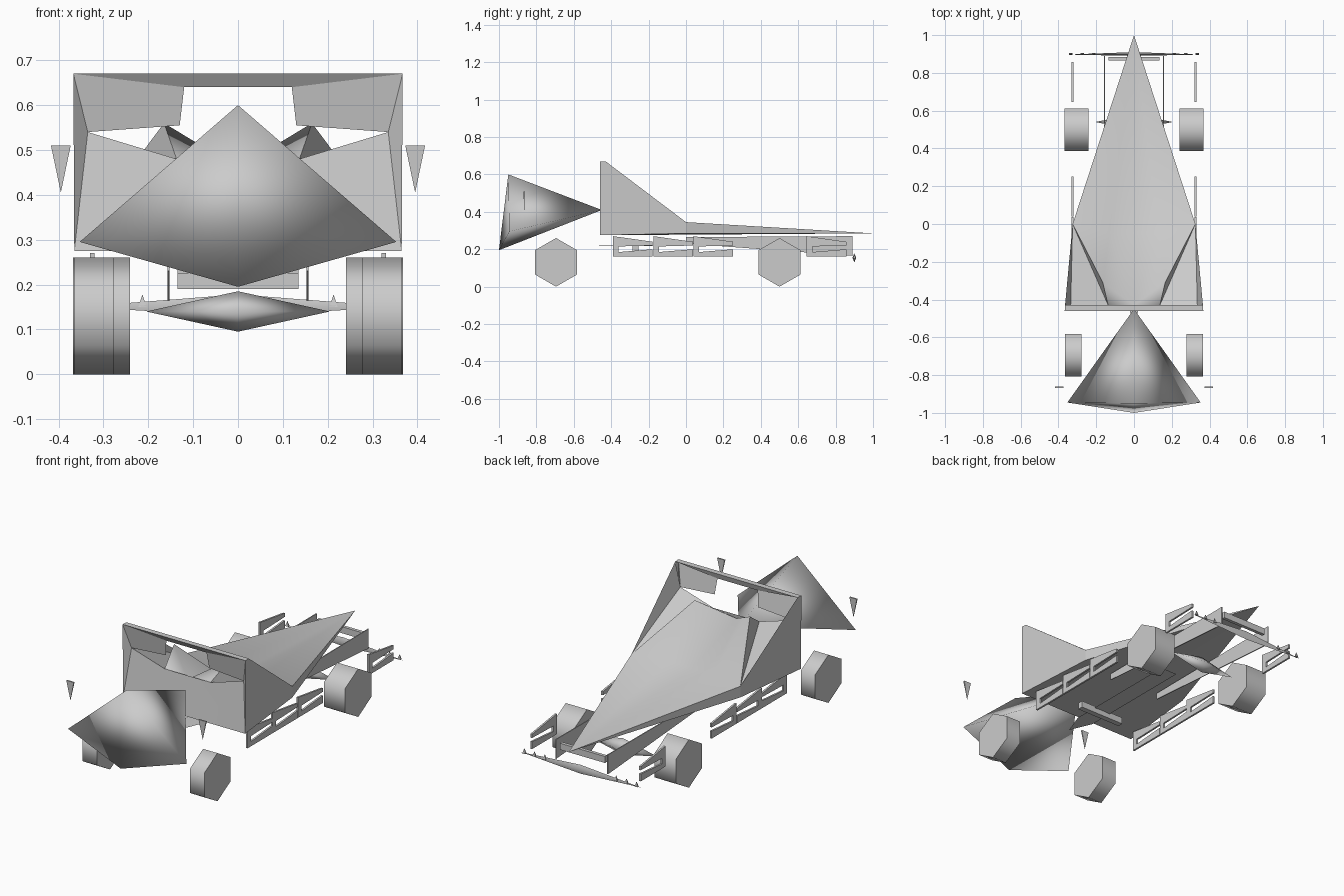
import bpy
import bmesh
from math import radians, pi
from mathutils import Matrix, Vector

cube = bpy.data.objects.get("Cube")
if cube:
    bpy.data.objects.remove(cube, do_unlink=True)

grey = bpy.data.materials.new("plain grey")
grey.use_nodes = True
colour = (0.6, 0.6, 0.6, 1)
grey.diffuse_color = colour
grey.node_tree.nodes["Principled BSDF"].inputs["Base Color"].default_value = colour


def finish(name, bm, angle):
    """Turn a bmesh into a named, shaded object."""
    bmesh.ops.remove_doubles(bm, verts=bm.verts, dist=0.0005)
    bmesh.ops.recalc_face_normals(bm, faces=bm.faces)
    mesh = bpy.data.meshes.new(name)
    bm.to_mesh(mesh)
    bm.free()
    mesh.materials.append(grey)
    obj = bpy.data.objects.new(name, mesh)
    bpy.context.collection.objects.link(obj)
    bpy.ops.object.select_all(action="DESELECT")
    obj.select_set(True)
    bpy.context.view_layer.objects.active = obj
    if angle:
        bpy.ops.object.shade_smooth_by_angle(angle=radians(angle))
    return obj


def mirrored_shell(name, points, faces, angle=0):
    """Faces listed by point names, built on both sides of the centre plane."""
    bm = bmesh.new()
    for side in (1, -1):
        verts = {k: bm.verts.new((side * x, y, z)) for k, (x, y, z) in points.items()}
        for face in faces:
            bm.faces.new([verts[k] for k in face.split()])
    return finish(name, bm, angle)


def plate(name, x, outline, thick=0.01):
    """Upright plate from a (y, z) outline."""
    bm = bmesh.new()
    face = bm.faces.new([bm.verts.new((x - thick / 2, y, z)) for y, z in outline])
    grown = bmesh.ops.extrude_face_region(bm, geom=[face])["geom"]
    moved = [v for v in grown if isinstance(v, bmesh.types.BMVert)]
    bmesh.ops.translate(bm, verts=moved, vec=(thick, 0, 0))
    return finish(name, bm, 0)


def box(name, centre, size):
    bm = bmesh.new()
    bmesh.ops.create_cube(bm, size=1)
    bmesh.ops.transform(bm, matrix=Matrix.LocRotScale(Vector(centre), None, Vector(size)), verts=bm.verts)
    return finish(name, bm, 0)


def cone(name, base, tip, width, depth):
    """Small four sided spike."""
    bm = bmesh.new()
    x, y, z = base
    corners = [bm.verts.new((x + a * width, y + b * depth, z))
               for a, b in ((-1, -1), (1, -1), (1, 1), (-1, 1))]
    top = bm.verts.new((x, y, tip))
    bm.faces.new(corners)
    for i in range(4):
        bm.faces.new((corners[i], corners[i - 1], top))
    return finish(name, bm, 0)


# Nose: smooth wedge with its point towards the body
mirrored_shell("nose", {
    "top": (0, -0.95, 0.6), "side": (0.353, -0.945, 0.295),
    "low": (0, -1, 0.195), "point": (0, -0.45, 0.41),
}, ["top low side", "top side point", "low point side"], 180)

# Shared corners of the body
P = {
    "tip": (0, 1, 0.285), "side": (0.325, 0, 0.345),
    "knee": (0.13, -0.05, 0.34), "dip": (0, -0.05, 0.33),
    "crest": (0.165, -0.31, 0.56), "inner": (0.137, -0.43, 0.48),
    "valley": (0, -0.43, 0.46), "sill": (0.325, 0, 0.285),
    "corner": (0.365, -0.46, 0.275), "mid": (0, -0.46, 0.275),
    "hoop": (0.367, -0.46, 0.67), "hoop_back": (0.365, -0.43, 0.67),
    "elbow": (0.335, -0.43, 0.54), "flap": (0.13, -0.43, 0.555),
    "notch": (0.12, -0.44, 0.64), "bar_low": (0, -0.44, 0.64),
    "bar": (0, -0.46, 0.67), "bar_back": (0, -0.43, 0.67),
    "rim": (0, -0.43, 0.48),
}


def pick(faces):
    return {k: P[k] for k in set(" ".join(faces).split())}


# Long shallow hull that rises steeply behind the opening
hull = ["tip side knee", "tip knee dip", "side crest knee",
        "knee crest valley dip", "crest inner valley",
        "side inner crest", "tip sill side", "tip mid corner sill"]
mirrored_shell("hull", pick(hull), hull, 75)

# Side pods: outer wall, inner wall and sloping top
pods = ["corner hoop hoop_back side", "corner side sill",
        "hoop_back elbow side", "elbow inner side"]
mirrored_shell("side_pods", pick(pods), pods, 20)

# Frame across the front of the body, with its opening
frame = ["mid corner elbow inner rim", "corner hoop elbow",
         "hoop elbow flap notch", "hoop notch bar_low bar",
         "hoop bar bar_back hoop_back", "hoop_back bar_back bar_low notch"]
mirrored_shell("front_frame", pick(frame), frame, 20)

# Six sided wheels
for label, y, inner, outer in (("front", -0.695, 0.278, 0.364), ("rear", 0.5, 0.241, 0.368)):
    for side, s in (("left", 1), ("right", -1)):
        bm = bmesh.new()
        bmesh.ops.create_cone(bm, cap_ends=True, segments=6, radius1=0.13,
                              radius2=0.13, depth=outer - inner)
        bmesh.ops.rotate(bm, verts=bm.verts, matrix=Matrix.Rotation(pi / 2, 3, "Y"))
        if max(v.co.z for v in bm.verts) < 0.125:
            bmesh.ops.rotate(bm, verts=bm.verts, matrix=Matrix.Rotation(pi / 6, 3, "X"))
        bmesh.ops.translate(bm, verts=bm.verts, vec=(s * (inner + outer) / 2, y, 0.13))
        finish(f"{label}_wheel_{side}", bm, 65)

for side, s in (("left", 1), ("right", -1)):
    # Saw-toothed side fins, each with a tapering slot
    for i, y in enumerate((-0.39, -0.175, 0.04, 0.645)):
        end = y + 0.212
        plate(f"fin_{side}_{i}", s * 0.325, [
            (y, 0.16), (end, 0.16), (end, 0.2), (y + 0.03, 0.185),
            (y + 0.03, 0.215), (end, 0.22), (end, 0.24), (y, 0.27)])
    # Long inner planks
    plate(f"plank_{side}", s * 0.155,
          [(0, 0.23), (0.89, 0.165), (0.89, 0.27), (0, 0.265)], 0.005)
    # Mirrors hanging beside the nose
    cone(f"mirror_{side}", (s * 0.395, -0.865, 0.51), 0.405, 0.022, 0.004)
    # Spikes on the rear wing
    for i, x in enumerate((0.213, 0.275, 0.335)):
        cone(f"spike_{side}_{i}", (s * x, 0.9, 0.15), 0.178, 0.009, 0.006)

# Low diamond under the rear axle
mirrored_shell("diffuser", {
    "top": (0, 0.54, 0.185), "low": (0, 0.54, 0.095), "end": (0.205, 0.54, 0.14),
    "front": (0, 0.5, 0.14), "back": (0, 0.58, 0.14),
}, ["top front end", "front low end", "low back end", "back top end"], 100)

# Slim rear wing
mirrored_shell("rear_wing", {
    "top": (0, 0.9, 0.178), "low": (0, 0.9, 0.13), "end": (0.36, 0.897, 0.15),
    "front": (0, 0.89, 0.155), "back": (0, 0.91, 0.155),
}, ["top front end", "front low end", "low back end", "back top end"], 100)

# Cross bars and thin pointed tray below the hull
box("rear_cross_bar", (0, 0.875, 0.235), (0.27, 0.018, 0.035))
box("front_cross_bar", (0, -0.27, 0.208), (0.27, 0.03, 0.036))
mirrored_shell("floor_tray", {
    "point": (0, -0.52, 0.22), "side": (0.05, -0.39, 0.217),
    "end": (0.05, 0.28, 0.217), "middle": (0, 0.28, 0.217),
}, ["point side end middle"])
